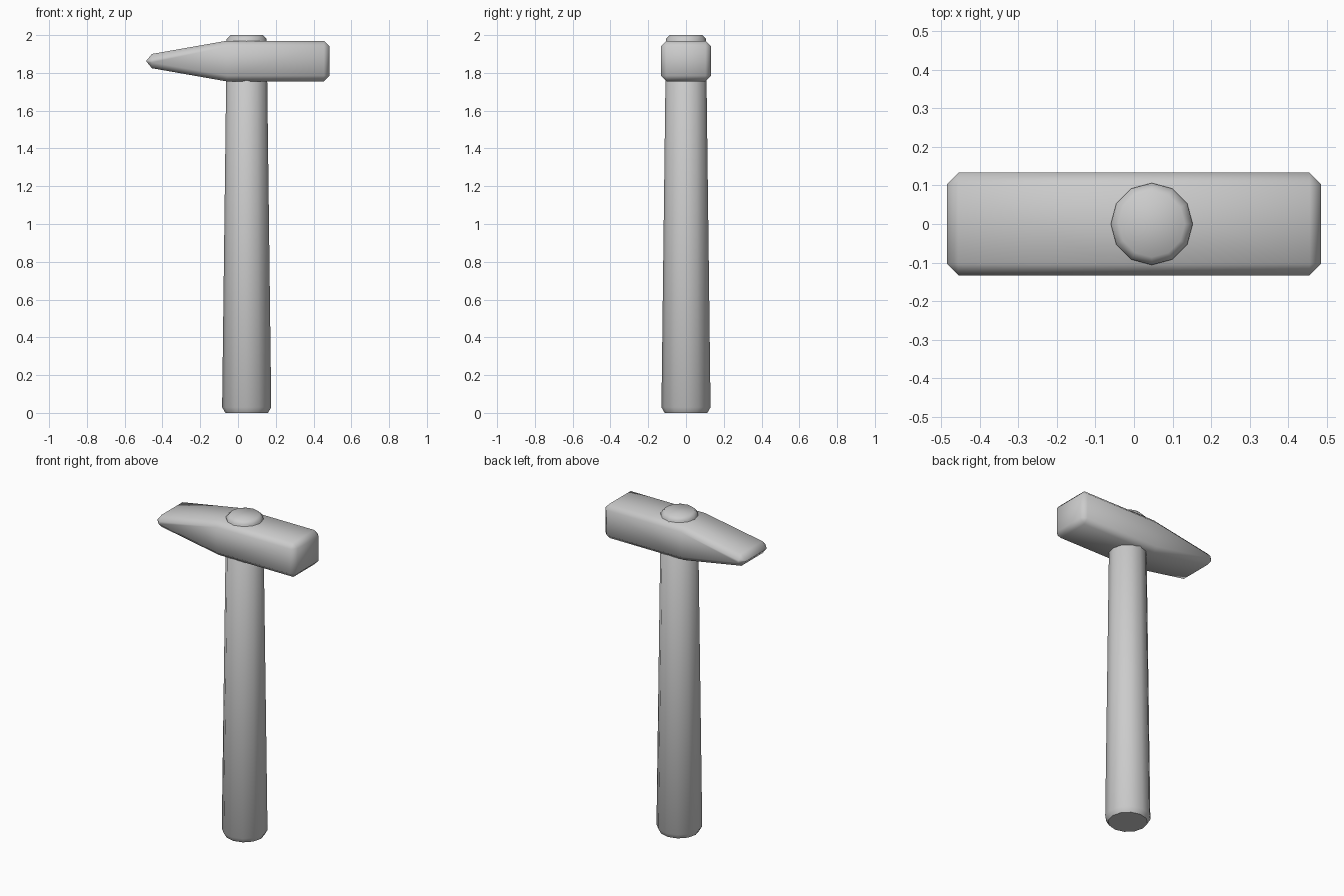
import bpy, bmesh
from math import radians

cube = bpy.data.objects.get("Cube")
if cube:
    bpy.data.objects.remove(cube, do_unlink=True)

GREY = (0.6, 0.6, 0.6, 1.0)
grey = bpy.data.materials.new("plain grey")
grey.use_nodes = True
grey.diffuse_color = GREY
grey.node_tree.nodes["Principled BSDF"].inputs["Base Color"].default_value = GREY


def add_object(name, bm):
    bmesh.ops.recalc_face_normals(bm, faces=bm.faces)
    mesh = bpy.data.meshes.new(name)
    bm.to_mesh(mesh)
    bm.free()
    mesh.materials.append(grey)
    obj = bpy.data.objects.new(name, mesh)
    bpy.context.collection.objects.link(obj)
    bpy.ops.object.select_all(action="DESELECT")
    obj.select_set(True)
    bpy.context.view_layer.objects.active = obj
    bpy.ops.object.shade_smooth_by_angle(angle=radians(50))
    return obj


# Handle: tapered twelve-sided shaft, chamfered at both ends
SIDES = 12
profile = [(0.113, 0), (0.13, 0.03), (0.106, 1.98), (0.086, 2.0)]
bm = bmesh.new()
rings = []
for radius, z in profile:
    ring = bmesh.ops.create_circle(bm, segments=SIDES, radius=radius)["verts"]
    bmesh.ops.translate(bm, verts=ring, vec=(0, 0, z))
    rings.append(ring)
for low, high in zip(rings, rings[1:]):
    for i in range(SIDES):
        j = (i + 1) % SIDES
        bm.faces.new((low[i], low[j], high[j], high[i]))
bm.faces.new(rings[0])
bm.faces.new(rings[-1])
handle = add_object("handle", bm)
handle.location.x = 0.046

# Head: wedge outline extruded across y, then chamfered
outline = [(-0.485, 1.83), (-0.06, 1.755), (0.485, 1.755),
           (0.485, 1.97), (-0.06, 1.97), (-0.485, 1.895)]
HALF = 0.133
bm = bmesh.new()
front = [bm.verts.new((x, -HALF, z)) for x, z in outline]
back = [bm.verts.new((x, HALF, z)) for x, z in outline]
# Each side is split into a wedge and a block
for side in (front, back):
    bm.faces.new((side[0], side[1], side[4], side[5]))
    bm.faces.new((side[1], side[2], side[3], side[4]))
for i in range(len(outline)):
    j = (i + 1) % len(outline)
    bm.faces.new((front[i], front[j], back[j], back[i]))
bmesh.ops.recalc_face_normals(bm, faces=bm.faces)
sharp = [e for e in bm.edges if e.calc_face_angle(0) > radians(30)]
bmesh.ops.bevel(bm, geom=sharp, offset=0.03, offset_type="OFFSET",
                segments=1, affect="EDGES", clamp_overlap=True)
add_object("hammer_head", bm)
